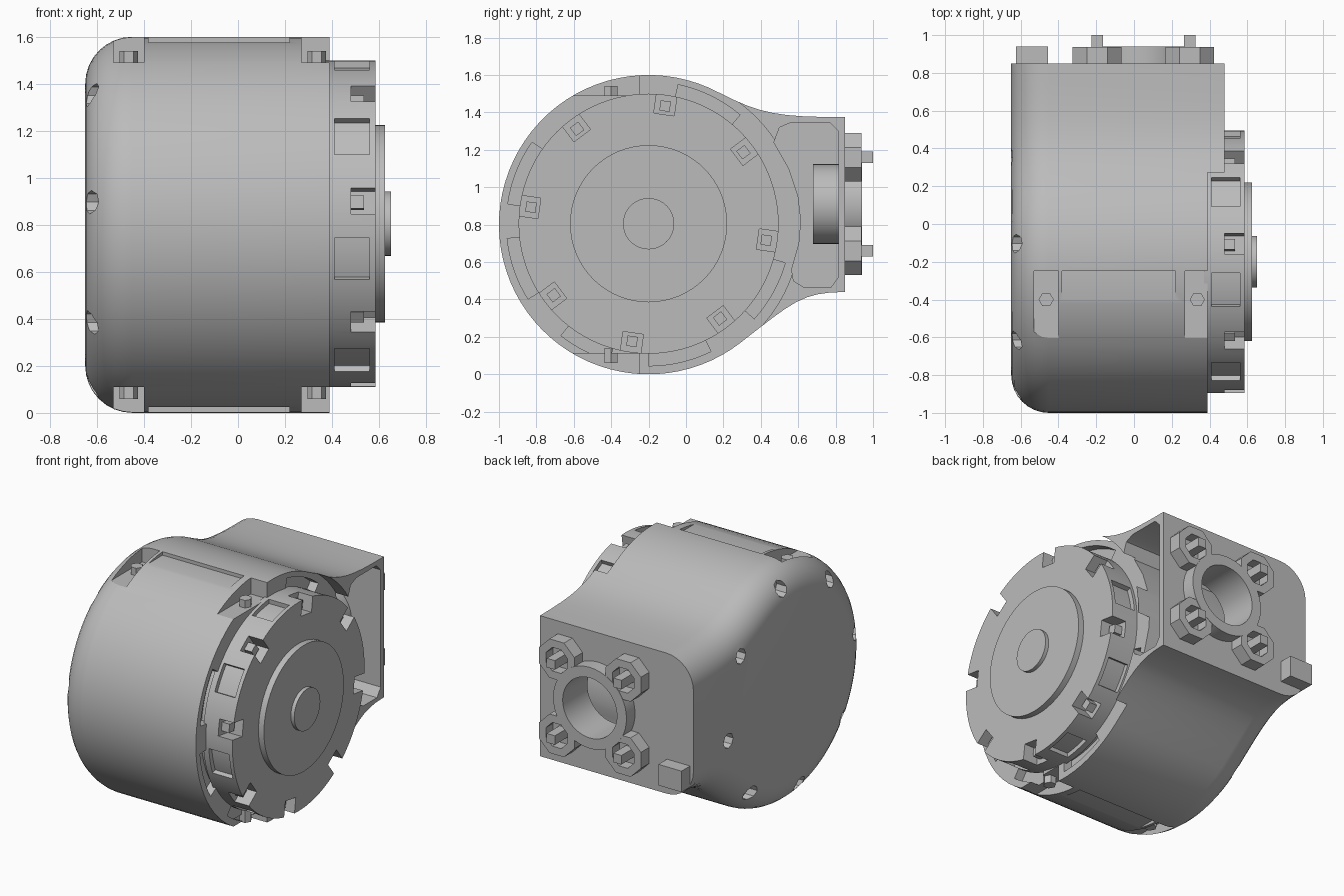
import bpy, bmesh, math
from math import sin, cos, pi, radians

cube = bpy.data.objects.get("Cube")
if cube:
    bpy.data.objects.remove(cube, do_unlink=True)

grey = bpy.data.materials.new("plain grey")
grey.use_nodes = True
grey.diffuse_color = (0.5, 0.5, 0.5, 1)
grey.node_tree.nodes["Principled BSDF"].inputs["Base Color"].default_value = (0.5, 0.5, 0.5, 1)

CY, CZ = -0.2, 0.8          # drum axis in y, z
LZ = 0.805                  # lid axis height
MX, MZ = 0.05, 0.91         # rear mount centre in x, z
SCREWS = [radians(37 + 45 * i) for i in range(8)]


def place(axis, a, u, v):
    return {"x": (a, u, v), "y": (u, a, v), "z": (u, v, a)}[axis]


def loft(name, rings):
    """Closed solid through equal rings of 3D points."""
    bm = bmesh.new()
    rows = [[bm.verts.new(p) for p in ring] for ring in rings]
    n = len(rows[0])
    for lo, hi in zip(rows, rows[1:]):
        for i in range(n):
            j = (i + 1) % n
            bm.faces.new((lo[i], lo[j], hi[j], hi[i]))
    bm.faces.new(rows[0][::-1])
    bm.faces.new(rows[-1])
    bmesh.ops.recalc_face_normals(bm, faces=bm.faces)
    mesh = bpy.data.meshes.new(name)
    bm.to_mesh(mesh)
    bm.free()
    mesh.materials.append(grey)
    ob = bpy.data.objects.new(name, mesh)
    bpy.context.collection.objects.link(ob)
    return ob


def prism(name, pts, a, b, axis="x"):
    return loft(name, [[place(axis, t, u, v) for u, v in pts] for t in (a, b)])


def circle(u, v, r, n=48, turn=0.0):
    return [(u + r * cos(turn + 2 * pi * i / n), v + r * sin(turn + 2 * pi * i / n)) for i in range(n)]


def rect(u, v, w, h, ang=0.0):
    c, s = cos(ang), sin(ang)
    return [(u + c * p * w / 2 - s * q * h / 2, v + s * p * w / 2 + c * q * h / 2)
            for p, q in ((-1, -1), (1, -1), (1, 1), (-1, 1))]


def arc_slot(r0, r1, a0, a1, n=8):
    angs = [radians(a0 + (a1 - a0) * i / n) for i in range(n + 1)]
    path = [(r1, a) for a in angs] + [(r0, a) for a in reversed(angs)]
    return [(CY + r * cos(a), LZ + r * sin(a)) for r, a in path]


def cut(ob, cutter):
    mod = ob.modifiers.new("cut", "BOOLEAN")
    mod.operation, mod.solver, mod.object = "DIFFERENCE", "EXACT", cutter
    bpy.context.view_layer.objects.active = ob
    bpy.ops.object.modifier_apply(modifier=mod.name)
    bpy.data.objects.remove(cutter, do_unlink=True)


def polar(r, a, z=LZ):
    return CY + r * cos(a), z + r * sin(a)


def bezier(p, n=8):
    out = []
    for i in range(n + 1):
        t = i / n
        w = ((1 - t) ** 3, 3 * t * (1 - t) ** 2, 3 * t * t * (1 - t), t ** 3)
        out.append(tuple(sum(k * q[c] for k, q in zip(w, p)) for c in (0, 1)))
    return out


# Housing outline: drum blended into the rear block
top = bezier([polar(0.8, radians(62), CZ), (0.4, 1.39), (0.5, 1.375), (0.85, 1.375)])
low = bezier([polar(0.8, radians(-52), CZ), (0.57, 0.385), (0.62, 0.44), (0.85, 0.44)])
arc = [polar(0.8, radians(62 + 246 * i / 56), CZ) for i in range(1, 56)]
outline = top[::-1] + arc + low


def inset(d):
    pts, last = [], len(outline) - 1
    for i, (y, z) in enumerate(outline):
        a, b = outline[max(i - 1, 0)], outline[min(i + 1, last)]
        ty, tz = b[0] - a[0], b[1] - a[1]
        k = d / math.hypot(ty, tz)
        if i in (0, last):
            pts.append((y, z - d if i == 0 else z + d))
        else:
            pts.append((y - tz * k, z + ty * k))
    return pts


R = 0.2
rings = []
for i in range(9):
    a = pi / 2 * i / 8
    rings.append([(-0.65 + R - R * cos(a), y, z) for y, z in inset(R - R * sin(a))])
rings.append([(0.48, y, z) for y, z in outline])
housing = loft("housing", rings)

# Step the drum face below the rear block
cut(housing, prism("c", circle(CY, CZ, 0.812, 96), 0.39, 0.6))

# Side pocket and rear bore
pocket = [(0.47, 1.24), (0.5, 1.32), (0.56, 1.345), (0.77, 1.345), (0.815, 1.3), (0.815, 0.52),
          (0.775, 0.465), (0.63, 0.465), (0.575, 0.5), (0.565, 0.56), (0.605, 0.7),
          (0.615, 0.82), (0.6, 0.95), (0.55, 1.1)]
cut(housing, prism("c", pocket, -0.25, 0.6))
cut(housing, prism("c", circle(MX, MZ, 0.215), 0.7, 0.95, "y"))

# Arc wells on the drum face
for a0, a1 in ((50, 78), (145, 172), (186, 212), (232, 254), (270, 296), (318, 344)):
    cut(housing, prism("c", arc_slot(0.66, 0.76, a0, a1), 0.33, 0.45))

# Screw pockets and shallow panel, on top and underneath
for side in (1, -1):
    for x, w in ((-0.465, 0.13), (0.335, 0.13)):
        cut(housing, prism("c", rect(x, -0.5, w, 0.5), CZ + side * 0.69, CZ + side * 0.9, "z"))
        prism("housing_screw", circle(x, -0.4, 0.04, 6), CZ + side * 0.66, CZ + side * 0.74, "z")
    cut(housing, prism("c", rect(-0.08, -0.45, 0.6, 0.4), CZ + side * 0.775, CZ + side * 0.9, "z"))

# Dimples round the domed side
for a in SCREWS:
    cut(housing, prism("c", circle(*polar(0.69, a, CZ), 0.05, 8), -0.7, -0.56))

# Notched lid
lid = prism("lid", circle(CY, LZ, 0.695, 96), 0.37, 0.585)
for a in SCREWS:
    cut(lid, prism("c", rect(*polar(0.69, a), 0.2, 0.11, a), 0.48, 0.7))
    deg = math.degrees(a)
    cut(lid, prism("c", arc_slot(0.665, 0.75, deg + 13, deg + 28), 0.41, 0.56))
    prism("lid_screw", rect(*polar(0.635, a), 0.055, 0.055, a), 0.45, 0.535)

# Raised centre plate and hub
prism("centre_plate", circle(CY, LZ, 0.42, 64), 0.57, 0.625)
prism("hub", circle(CY, LZ, 0.137, 40), 0.6, 0.65)

# Rear mount: ring with four bolt lugs
collar = prism("mount_collar", circle(MX, MZ, 0.27), 0.84, 0.94, "y")
cut(collar, prism("c", circle(MX, MZ, 0.2), 0.6, 1.1, "y"))
sleeve = prism("bore_sleeve", circle(MX, MZ, 0.213), 0.68, 0.86, "y")
cut(sleeve, prism("c", circle(MX, MZ, 0.2), 0.6, 1.1, "y"))
for sx in (1, -1):
    for sz in (1, -1):
        x, z = MX + sx * 0.245, MZ + sz * 0.25
        lug = prism("bolt_lug", circle(x, z, 0.14, 8, pi / 8), 0.84, 0.938, "y")
        cut(lug, prism("c", circle(x, z, 0.085, 8, pi / 8), 0.865, 1.1, "y"))
        cut(lug, prism("c", circle(MX, MZ, 0.235), 0.6, 1.1, "y"))
        prism("mount_bolt", rect(x, z, 0.06, 0.06), 0.85, 1.0, "y")

# Locating block beside the mount
prism("locating_block", rect(-0.54, 0.6, 0.17, 0.14), 0.8, 0.94, "y")

# Smooth curved faces, keep hard edges
for ob in bpy.context.collection.objects:
    if ob.type == "MESH":
        bpy.ops.object.select_all(action="DESELECT")
        ob.select_set(True)
        bpy.context.view_layer.objects.active = ob
        bpy.ops.object.shade_smooth_by_angle(angle=radians(30))
